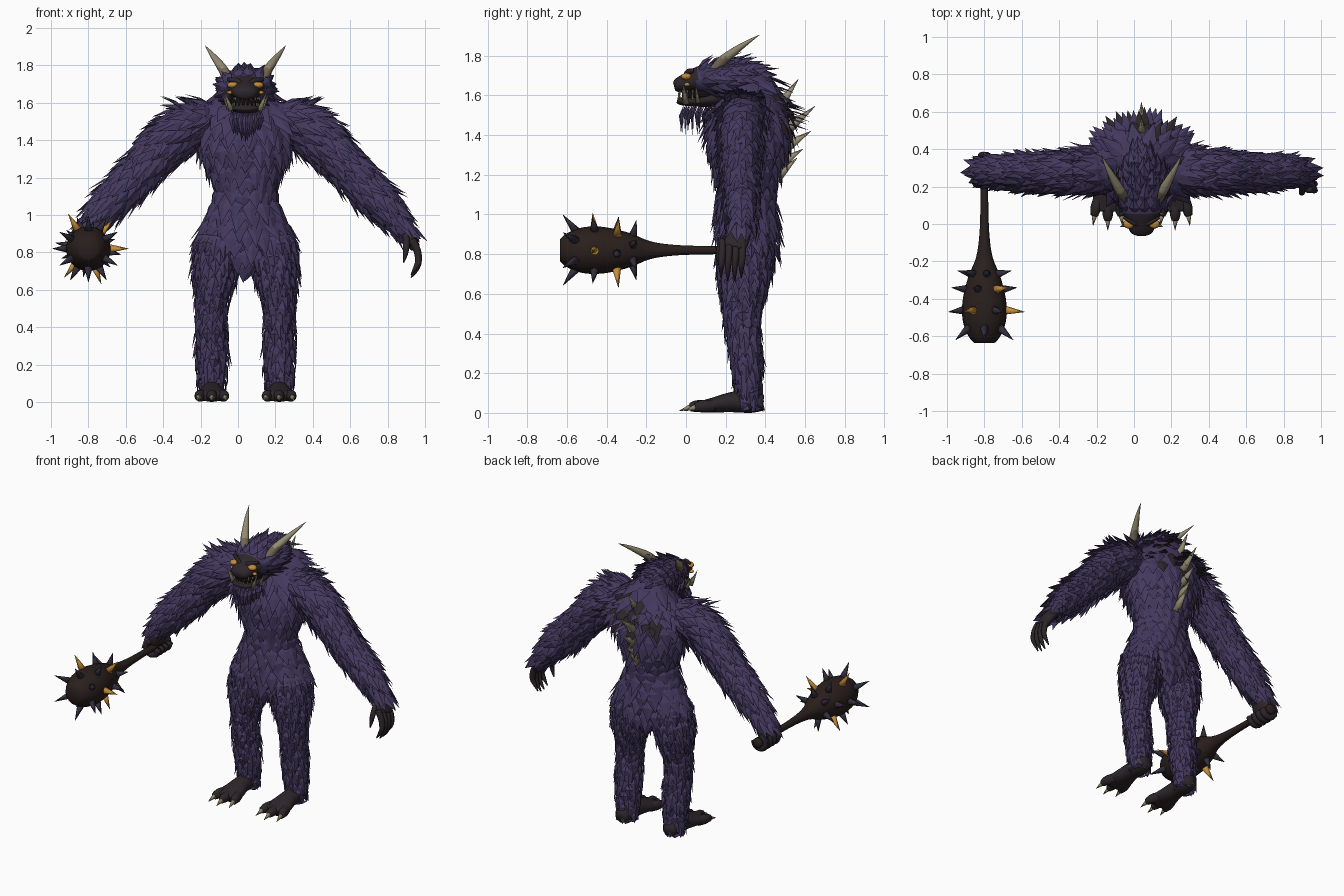
import bpy, bmesh, math, random
from mathutils import Vector as V, Matrix

random.seed(4)
old = bpy.data.objects.get("Cube")
if old:
    bpy.data.objects.remove(old)
CX = 0.04                      # body centre line
Y, Z = V((0, 1, 0)), V((0, 0, 1))

def material(name, r, g, b):
    m = bpy.data.materials.new(name)
    m.use_nodes = True
    m.diffuse_color = (r, g, b, 1)
    m.node_tree.nodes["Principled BSDF"].inputs["Base Color"].default_value = (r, g, b, 1)
    return m

FUR = material("purple fur", .057, .041, .113)
SKIN = material("dark skin", .026, .019, .023)
WOOD = material("club wood", .023, .014, .012)
HORN = material("pale horn", .3, .26, .17)
ROOT = material("dark horn", .17, .135, .09)
ORANGE = material("orange", .55, .26, .04)
STEEL = material("dark spike", .032, .027, .044)
BLACK = material("mouth black", .006, .004, .005)

def finish(name, bm, mats, smooth=True):
    bmesh.ops.recalc_face_normals(bm, faces=bm.faces)
    me = bpy.data.meshes.new(name)
    bm.to_mesh(me)
    bm.free()
    ob = bpy.data.objects.new(name, me)
    bpy.context.collection.objects.link(ob)
    for m in mats:
        me.materials.append(m)
    for p in me.polygons:
        p.use_smooth = smooth
    return ob

def ring_at(rings, s):
    """Smooth interpolation of (x, y, z, radius, radius) rings."""
    last = len(rings) - 1
    s = max(0, min(s, last))
    i = min(int(s), last - 1)
    f = s - i
    quad = [rings[max(0, min(last, i + k))] for k in (-1, 0, 1, 2)]
    out = [b + f / 2 * (c - a + f * (2*a - 5*b + 4*c - d + f * (3*(b - c) + d - a)))
           for a, b, c, d in zip(*quad)]
    return V(out[:3]), out[3], out[4]

def surface(rings, s, ang, ref):
    c, a, b = ring_at(rings, s)
    t = (ring_at(rings, s + .1)[0] - ring_at(rings, s - .1)[0]).normalized()
    v = (ref - t * ref.dot(t)).normalized()
    u = v.cross(t)
    ca, sa = math.cos(ang), math.sin(ang)
    return c + u * a * ca + v * b * sa, (u * ca / a + v * sa / b).normalized()

def solid(name, rings, mat, ref=Y, sides=16, steps=4):
    bm = bmesh.new()
    loops = [[bm.verts.new(surface(rings, i / steps, k * math.tau / sides, ref)[0])
              for k in range(sides)] for i in range((len(rings) - 1) * steps + 1)]
    for p, q in zip(loops, loops[1:]):
        for k in range(sides):
            bm.faces.new((p[k], p[k-1], q[k-1], q[k]))
    bm.faces.new(loops[0])
    bm.faces.new(loops[-1])
    return finish(name, bm, [mat])

def spike(bm, base, tip, r, mat=0, sides=7):
    d = V(tip) - V(base)
    m = Matrix.Translation((V(base) + V(tip)) / 2) @ d.to_track_quat('Z', 'Y').to_matrix().to_4x4()
    made = bmesh.ops.create_cone(bm, cap_ends=True, segments=sides, radius1=r,
                                 radius2=r * .04, depth=d.length, matrix=m)
    for f in {f for v in made["verts"] for f in v.link_faces}:
        f.material_index = mat

def tuft(bm, p, n, d, length, width, flare):
    side = n.cross(d).normalized() * width
    mid = p + d * length * .4 + n * .008
    pts = [p - n * .012, mid - side, mid + n * .012, mid + side, p + d * length + n * flare]
    for q in pts:
        q.z = max(q.z, .008)
    a, l, m, r, t = [bm.verts.new(q) for q in pts]
    dark = abs(p.x - CX) < .15 and p.y > .42 and p.z > 1.4 and random.random() < .25
    for f in ((a, l, m), (a, m, r), (l, t, m), (m, t, r)):
        bm.faces.new(f).material_index = int(dark)

def fur(name, rings, ref=Y, start=0.0, length=.12, width=.03, flare=.028, gap=.045):
    """Overlapping pointed tufts flowing along a lofted form."""
    bm = bmesh.new()
    s, row = start, 0
    while s < len(rings) - 1.05:
        c, a, b = ring_at(rings, s)
        count = max(7, int(math.pi * (a + b) / (width * 1.5)))
        for k in range(count):
            ang = (k + row % 2 / 2 + random.uniform(-.15, .15)) * math.tau / count
            p, n = surface(rings, s, ang, ref)
            d = (surface(rings, s + .1, ang, ref)[0] - p).normalized()
            d = (d + n.cross(d) * random.uniform(-.12, .12)).normalized()
            tuft(bm, p, n, d, length * random.uniform(.8, 1.2), width,
                 flare * random.uniform(.5, 1.5))
        s += gap * .1 / max(.004, (ring_at(rings, s + .1)[0] - c).length)
        row += 1
    finish(name, bm, [FUR, SKIN], False)

# Torso
torso = [(CX, y, z, a, b) for z, y, a, b in (
    (1.70, .30, .08, .08), (1.63, .32, .155, .14), (1.53, .325, .25, .19), (1.40, .315, .25, .20),
    (1.28, .31, .21, .175), (1.15, .305, .165, .145), (1.02, .305, .19, .145),
    (.92, .31, .23, .145), (.82, .31, .21, .135), (.74, .31, .10, .09))]
solid("torso", torso, FUR, sides=24)
fur("torso_fur", torso, start=.4, length=.15, width=.042, flare=.032, gap=.056)

# Legs, feet and arms
for s, side in ((1, "left"), (-1, "right")):
    leg = [(CX + s * x, y, z, a, b) for z, x, y, a, b in (
        (.88, .14, .305, .12, .13), (.72, .16, .295, .113, .123), (.55, .178, .285, .08, .09),
        (.43, .182, .287, .073, .077), (.28, .18, .303, .074, .068), (.14, .18, .313, .066, .055),
        (.05, .18, .32, .055, .05))]
    solid(side + "_leg", leg, FUR)
    fur(side + "_leg_fur", leg, length=.12, width=.03, flare=.022, gap=.045)
    fx = CX + s * .18
    foot = [(fx, y, z, a, b) for y, z, a, b in (
        (.39, .05, .04, .04), (.33, .055, .06, .055), (.24, .055, .057, .052),
        (.14, .04, .08, .038), (.07, .03, .076, .028))]
    solid(side + "_foot", foot, SKIN, Z)
    claws = bmesh.new()
    for k in (-1, 0, 1):
        tx, ty = fx + k * .064, .045 if k else .02
        toe = [(fx + k * .048, .14, .035, .028, .03), (tx, ty + .04, .034, .029, .032),
               (tx + k * .008, ty, .028, .02, .022)]
        solid(side + "_toe", toe, SKIN, Z, 10)
        spike(claws, (tx + k * .006, ty + .01, .03), (tx + k * .015, ty - .055, .01), .018)
    finish(side + "_toe_claws", claws, [HORN])
    arm = [(CX + s * x, y, z, a, b) for x, y, z, a, b in (
        (.12, .30, 1.53, .07, .10), (.26, .29, 1.495, .11, .11), (.38, .28, 1.42, .12, .105),
        (.50, .275, 1.30, .105, .095), (.61, .275, 1.18, .098, .088), (.73, .28, 1.06, .087, .078),
        (.84, .28, .93, .052, .06))]
    solid(side + "_arm", arm, FUR)
    fur(side + "_arm_fur", arm, start=.4, length=.14, width=.035, flare=.034, gap=.05)

# Open left hand: palm, fingers and thumb
solid("left_palm", [(.86, .275, .95, .035, .05), (.91, .26, .89, .035, .065),
                    (.945, .24, .83, .028, .06)], SKIN)
for k in range(4):
    y, drop = .285 - k * .034, .015 * (k in (0, 3))
    finger = [(.93, y, .87, .02, .018), (.958, y, .81, .02, .018), (.965, y - .004, .755, .018, .016),
              (.953, y - .006, .71 + drop, .014, .012), (.925, y - .006, .665 + drop, .003, .003)]
    solid("left_finger", finger, SKIN, Y, 8)
solid("left_thumb", [(.9, .22, .9, .02, .02), (.9, .175, .84, .018, .017),
                     (.895, .165, .79, .013, .013), (.885, .165, .745, .003, .003)], SKIN, Y, 8)

# Right hand closed around the club
HX, HZ = -.80, .82
solid("right_palm", [(-.78, .285, .95, .045, .06), (-.80, .28, .89, .05, .075),
                     (-.81, .28, .84, .04, .07)], SKIN)
for k in range(4):
    grip = [(HX + .045 * math.cos(a), .215 + k * .042, HZ + .045 * math.sin(a), .02, .022)
            for a in [math.radians(100 + q * 52) for q in range(6)]]
    solid("right_finger", grip, SKIN, Y, 8)

# Club with dark and orange spikes
club = [(HX, y, HZ, r, r) for y, r in (
    (.385, .02), (.37, .034), (.33, .028), (.25, .021), (.10, .021), (-.06, .027), (-.18, .045),
    (-.28, .085), (-.40, .115), (-.50, .118), (-.57, .1), (-.615, .075), (-.635, .055))]
solid("club", club, WOOD, Z, 20)
bm = bmesh.new()
for y, r, lean, turn, golden in ((-.27, .075, .02, 20, ()), (-.35, .1, .01, 50, (0, 3, 4)),
                                 (-.46, .115, -.01, 0, (0, 2)), (-.55, .1, -.07, 30, ())):
    for k in range(6):
        a = math.radians(turn + k * 60)
        out, base = V((math.cos(a), 0, math.sin(a))), V((HX, y, HZ))
        gold = k in golden
        spike(bm, base + out * (r - .012), base + out * (r + (.1 if gold else .078)) + Y * lean,
              .026, int(gold))
finish("club_spikes", bm, [STEEL, ORANGE])

# Head, with bare face and fur flowing backward
head = [(CX, y, z, a, b) for y, z, a, b in (
    (-.06, 1.645, .03, .02), (-.042, 1.65, .06, .036), (.02, 1.668, .085, .054),
    (.08, 1.68, .108, .072), (.16, 1.68, .122, .09), (.26, 1.68, .118, .092), (.36, 1.67, .07, .07))]
ob = solid("head", head, SKIN, Z, 24)
ob.data.materials.append(FUR)
for p in ob.data.polygons:
    p.material_index = int(p.center.y > .055)
fur("head_fur", head, Z, start=2.7, length=.11, width=.03, flare=.03, gap=.035)
jaw = [(CX, y, z, a, b) for y, z, a, b in (
    (-.045, 1.574, .035, .01), (-.02, 1.57, .068, .02), (.08, 1.572, .088, .03), (.2, 1.6, .09, .06))]
solid("lower_jaw", jaw, SKIN, Z)
solid("mouth", [(CX, -.02, 1.6, .05, .03), (CX, .06, 1.605, .075, .035),
                (CX, .16, 1.61, .085, .04)], BLACK, Z)

# Teeth, tusks, eyes, brows and horns
bm = bmesh.new()
for k in range(-4, 5):
    tx, ty = CX + .068 * math.sin(k * .36), .045 - .08 * math.cos(k * .36)
    spike(bm, (tx, ty, 1.575), (tx, ty - .004, 1.612), .008, 0, 6)
    spike(bm, (tx + .007, ty, 1.628), (tx + .007, ty, 1.598), .006, 0, 6)
for s, side in ((1, "left"), (-1, "right")):
    spike(bm, (CX + s * .075, .0, 1.56), (CX + s * .115, -.015, 1.66), .017)
    spike(bm, (CX + s * .088, .06, 1.565), (CX + s * .125, .05, 1.65), .013)
    for x, y, z, r in ((.068, .002, 1.695, .027), (.083, .005, 1.655, .015)):
        eye = bmesh.new()
        m = Matrix.Translation((CX + s * x, y, z)) @ Matrix.Diagonal((1.1, 1, .65, 1))
        bmesh.ops.create_uvsphere(eye, u_segments=12, v_segments=8, radius=r, matrix=m)
        finish(side + "_eye", eye, [ORANGE])
    brow = [(CX + s * .015, -.005, 1.698, .01, .012), (CX + s * .05, .008, 1.717, .01, .016),
            (CX + s * .095, .035, 1.725, .007, .01)]
    solid(side + "_brow", brow, SKIN, Z, 8)
    horn = [(CX + s * x, y, z, r, r) for x, y, z, r in (
        (.08, .13, 1.70, .031), (.115, .18, 1.77, .027), (.152, .245, 1.823, .02),
        (.187, .31, 1.868, .011), (.215, .37, 1.905, .001))]
    ob = solid(side + "_horn", horn, HORN, Z, 12)
    ob.data.materials.append(ROOT)
    for p in ob.data.polygons:
        p.material_index = int(p.center.z < 1.79)
finish("teeth", bm, [HORN])

# Beard, shoulder tufts and mane
bm = bmesh.new()
for row in range(5):
    for k in range(-3, 4):
        p = V((CX + (k + row % 2 * .4) * .025, -.02 + row * .035 + abs(k) * .01, 1.56))
        down = V((-k * .03, random.uniform(-.05, .1), -1)).normalized()
        tuft(bm, p, -Y, down, .17 - .018 * abs(k) + random.uniform(-.03, .02), .018, .012)
for s in (-1, 1):
    for k in range(12):
        p = V((CX + s * random.uniform(.2, .34), random.uniform(.2, .38), 1.57))
        d = V((s * .8, random.uniform(-.3, .3), .3)).normalized()
        tuft(bm, p, Z, d, random.uniform(.1, .14), .028, .02)
for k in range(26):
    a, z = (k - 12.5) * .09, random.uniform(1.46, 1.66)
    out = V((math.sin(a), math.cos(a), 0))
    r = .18 - max(0, z - 1.53) * .5
    p = V((CX + out.x * r * 1.25, .325 + out.y * r, z))
    tuft(bm, p, (out + Z * .5).normalized(), (out * .8 - Z * .5).normalized(), .11, .03, .035)
finish("beard_and_mane", bm, [FUR, SKIN], False)

# Spines down the back
bm = bmesh.new()
for y, z, ty, tz in ((.46, 1.53, .565, 1.68), (.50, 1.42, .65, 1.545), (.49, 1.33, .63, 1.42),
                     (.47, 1.25, .59, 1.33), (.45, 1.18, .56, 1.285)):
    spike(bm, (CX, y, z), (CX, ty, tz), .034)
finish("back_spines", bm, [HORN])
